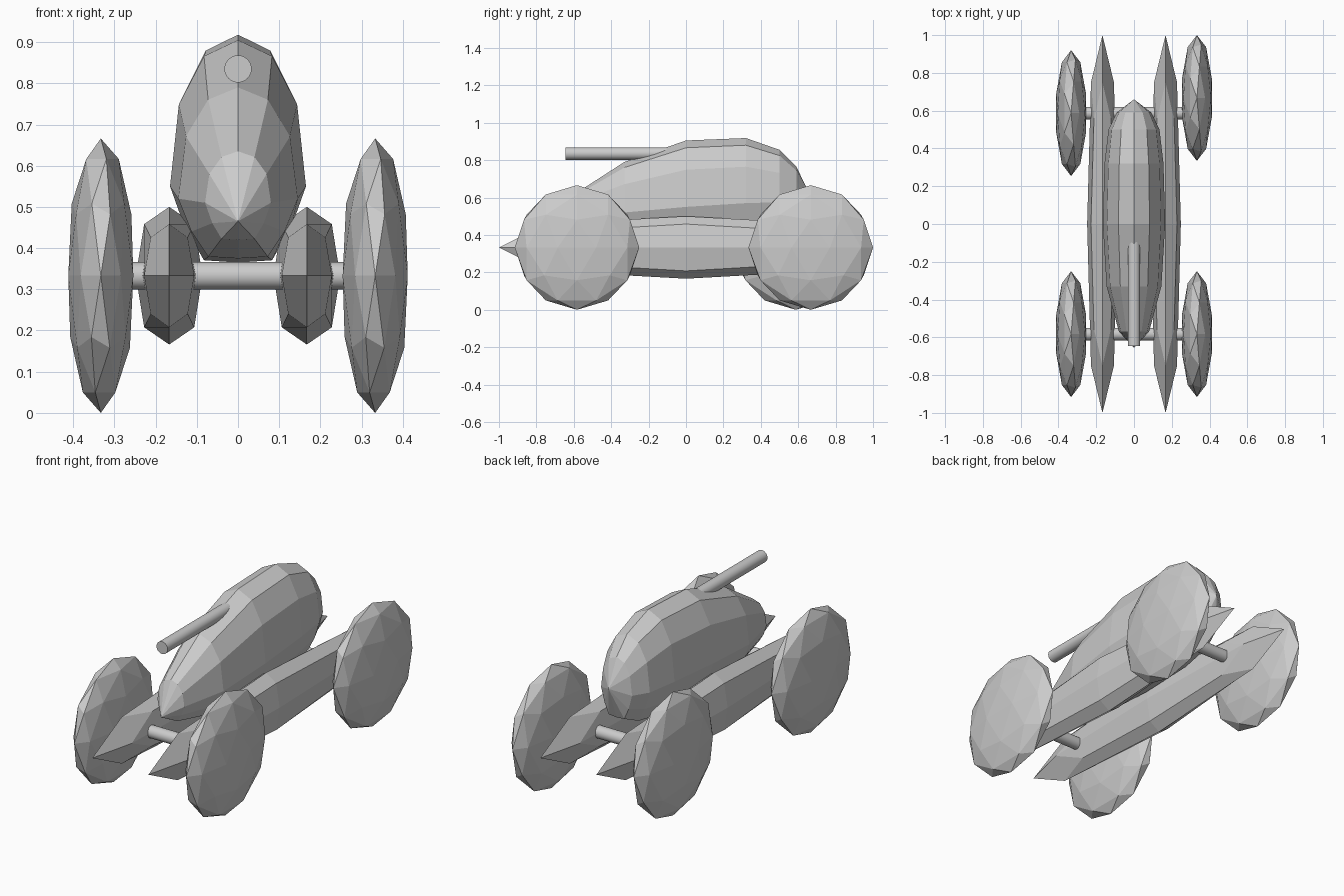
import bpy
import bmesh
from math import pi

if "Cube" in bpy.data.objects:
    bpy.data.objects.remove(bpy.data.objects["Cube"])

AXLE_Z = 0.333


def name_part(name, scale=(1, 1, 1)):
    ob = bpy.context.object
    ob.name = name
    ob.scale = scale
    return ob


def rod(name, radius, length, loc, rot):
    bpy.ops.mesh.primitive_cylinder_add(vertices=32, radius=radius, depth=length,
                                        location=loc, rotation=rot)
    name_part(name)
    bpy.ops.object.shade_smooth_by_angle()


# Wheels: flattened faceted spheres (the rear right one sits a little further back)
for name, x, y in (("front_left_wheel", -0.333, -0.583), ("front_right_wheel", 0.333, -0.583),
                   ("rear_left_wheel", -0.333, 0.587), ("rear_right_wheel", 0.333, 0.667)):
    bpy.ops.mesh.primitive_ico_sphere_add(subdivisions=2, radius=1, location=(x, y, AXLE_Z))
    name_part(name, (0.083, 0.333, 0.333))

# Side rails: long boxes rounded by one subdivision
for name, x in (("left_rail", -0.167), ("right_rail", 0.167)):
    bpy.ops.mesh.primitive_cube_add(size=2, location=(x, 0, AXLE_Z))
    ob = name_part(name, (0.081, 1.0, 0.167))
    sub = ob.modifiers.new("round", 'SUBSURF')
    sub.levels = sub.render_levels = 1
    sub.use_limit_surface = False

# Axles and barrel
for name, y in (("front_axle", -0.583), ("rear_axle", 0.587)):
    rod(name, 0.033, 0.667, (0, y, AXLE_Z), (0, pi / 2, 0))
rod("barrel", 0.033, 0.66, (0, -0.315, 0.835), (pi / 2, 0, 0))

# Body: twelve-sided hull lofted along y; stations are y, half width, top, widest, bottom
stations = [(-0.57, 0.080, 0.635, 0.51, 0.42),
            (-0.33, 0.145, 0.79, 0.52, 0.375),
            (0.00, 0.165, 0.905, 0.55, 0.365),
            (0.32, 0.156, 0.918, 0.57, 0.37),
            (0.50, 0.135, 0.855, 0.575, 0.40),
            (0.59, 0.092, 0.765, 0.58, 0.44)]
half = [(0, 1), (0.5, 0.89), (0.87, 0.56), (1, 0), (0.78, -0.55), (0.5, -0.97), (0, -1)]
section = half + [(-u, v) for u, v in half[-2:0:-1]]

bm = bmesh.new()
rings = []
for y, w, top, mid, low in stations:
    rings.append([bm.verts.new((u * w, y, mid + v * (top - mid if v > 0 else mid - low)))
                  for u, v in section])
n = len(section)
for a, b in zip(rings, rings[1:]):
    for i in range(n):
        j = (i + 1) % n
        bm.faces.new((a[i], a[j], b[j], b[i]))
for tip, ring in (((0, -0.655, 0.465), rings[0]), ((0, 0.66, 0.62), rings[-1])):
    v = bm.verts.new(tip)
    for i in range(n):
        bm.faces.new((v, ring[i], ring[(i + 1) % n]))
bmesh.ops.recalc_face_normals(bm, faces=bm.faces)
mesh = bpy.data.meshes.new("body")
bm.to_mesh(mesh)
bm.free()
bpy.context.collection.objects.link(bpy.data.objects.new("body", mesh))
